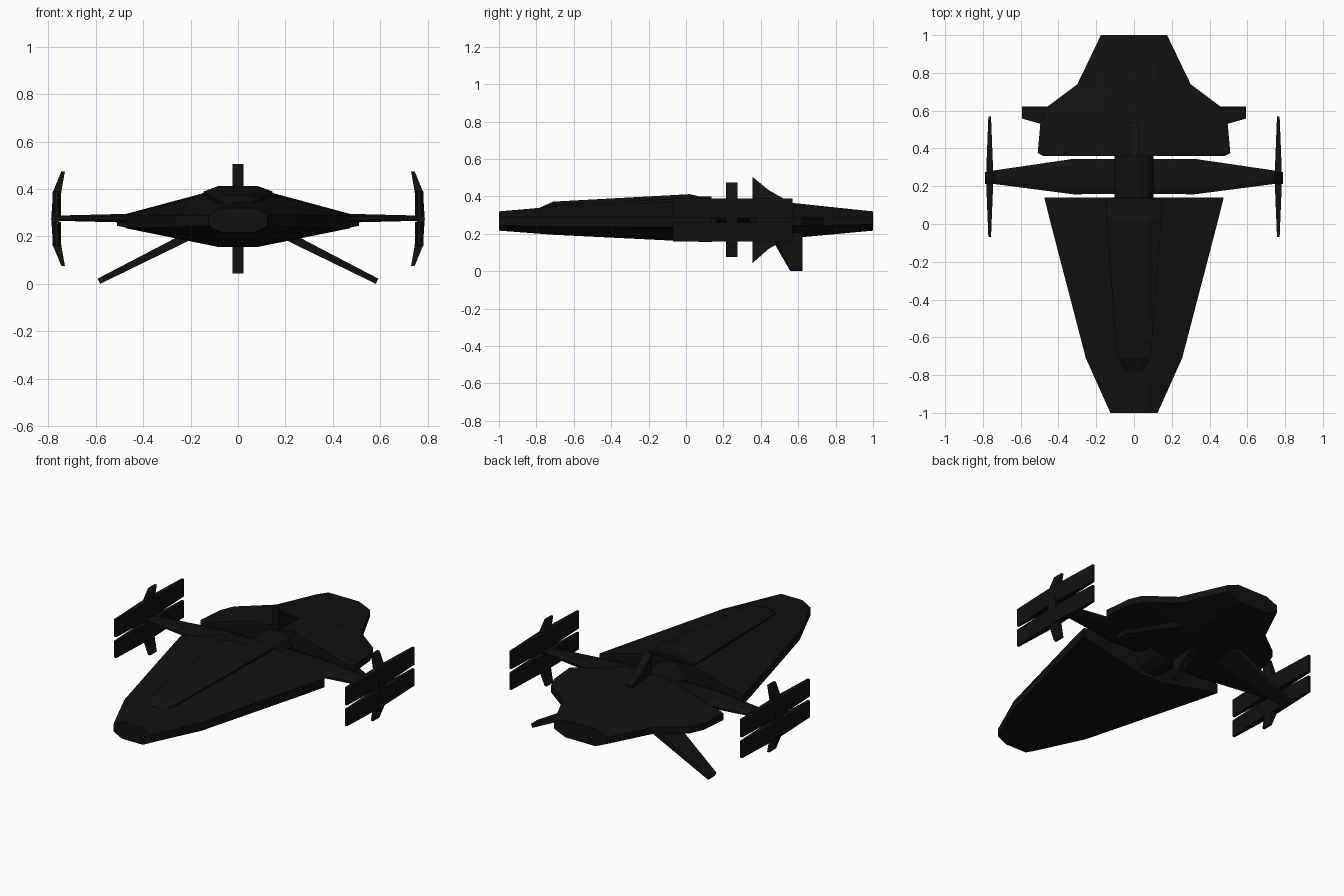
import bpy, bmesh, math

black = bpy.data.materials.new("matte_black")
black.diffuse_color = (0.006, 0.006, 0.006, 1.0)


def mesh_object(name, verts, faces):
    bm = bmesh.new()
    vs = [bm.verts.new(v) for v in verts]
    for f in faces:
        bm.faces.new([vs[i] for i in f])
    bmesh.ops.recalc_face_normals(bm, faces=bm.faces)
    me = bpy.data.meshes.new(name)
    bm.to_mesh(me)
    bm.free()
    me.materials.append(black)
    ob = bpy.data.objects.new(name, me)
    bpy.context.collection.objects.link(ob)
    return ob


def loft(name, rings):
    """Skin a list of equal-length closed rings and cap both ends."""
    n = len(rings[0])
    verts = [p for r in rings for p in r]
    faces = [[k * n + i, k * n + (i + 1) % n, (k + 1) * n + (i + 1) % n, (k + 1) * n + i]
             for k in range(len(rings) - 1) for i in range(n)]
    faces += [list(range(n)), list(range((len(rings) - 1) * n, len(rings) * n))]
    return mesh_object(name, verts, faces)


def hull_ring(y, w_top, z_top, w_mid, z_up, z_low, w_bot, z_bot):
    half = [(w_top, z_top), (w_mid, z_up), (w_mid, z_low), (w_bot, z_bot)]
    return [(x, y, z) for x, z in half] + [(-x, y, z) for x, z in reversed(half)]


def box_ring(y, x0, x1, z0, z1):
    return [(x0, y, z0), (x1, y, z0), (x1, y, z1), (x0, y, z1)]


def mirror_x(ob):
    m = ob.modifiers.new("mirror", 'MIRROR')
    m.use_axis[0] = True
    return ob


# Hull halves: faceted tapering sections
loft("front_hull", [hull_ring(*s) for s in (
    (-1.0, 0.07, 0.32, 0.125, 0.29, 0.245, 0.07, 0.217),
    (-0.71, 0.10, 0.345, 0.255, 0.29, 0.24, 0.10, 0.195),
    (0.0, 0.14, 0.375, 0.44, 0.29, 0.235, 0.08, 0.16),
    (0.14, 0.14, 0.38, 0.475, 0.29, 0.235, 0.08, 0.155))])
loft("rear_hull", [hull_ring(*s) for s in (
    (0.36, 0.14, 0.385, 0.48, 0.285, 0.24, 0.10, 0.162),
    (0.375, 0.14, 0.384, 0.51, 0.285, 0.245, 0.10, 0.163),
    (0.54, 0.14, 0.368, 0.495, 0.285, 0.245, 0.10, 0.176),
    (0.62, 0.14, 0.360, 0.46, 0.285, 0.245, 0.10, 0.182),
    (0.74, 0.12, 0.347, 0.30, 0.285, 0.245, 0.10, 0.193),
    (1.0, 0.10, 0.32, 0.175, 0.29, 0.25, 0.10, 0.217))])

# Raised canopy spine on the front hull
loft("canopy_spine", [hull_ring(*s) for s in (
    (-0.78, 0.03, 0.341, 0.045, 0.335, 0.31, 0.04, 0.30),
    (-0.71, 0.05, 0.372, 0.09, 0.355, 0.32, 0.08, 0.30),
    (0.02, 0.085, 0.412, 0.145, 0.39, 0.33, 0.13, 0.30),
    (0.07, 0.085, 0.400, 0.145, 0.388, 0.33, 0.13, 0.30),
    (0.135, 0.085, 0.400, 0.145, 0.386, 0.33, 0.13, 0.30))])

# Round core joining the hull halves
loft("core", [[(0.108 * math.cos(a), y, 0.272 + 0.1 * math.sin(a))
               for a in (math.tau * (i + 0.5) / 12 for i in range(12))] for y in (0.1, 0.4)])

# Side wings with a bevelled front and back edge
wing_rings = []
for x, y0, y1, t in ((0.05, 0.16, 0.345, 0.024), (0.32, 0.157, 0.345, 0.022), (0.765, 0.215, 0.28, 0.011)):
    b = (y1 - y0) * 0.2
    zc = 0.277
    wing_rings.append([(x, y0, zc - t * .4), (x, y0 + b, zc - t), (x, y1 - b, zc - t),
                       (x, y1, zc - t * .4), (x, y1, zc + t * .4), (x, y1 - b, zc + t),
                       (x, y0 + b, zc + t), (x, y0, zc + t * .4)])
mirror_x(loft("wing", wing_rings))

# Curved upright at each wing tip
arc = ((0.73, 0.745, 0.475), (0.745, 0.78, 0.39), (0.755, 0.788, 0.275), (0.745, 0.78, 0.16), (0.73, 0.745, 0.075))
mirror_x(loft("wingtip_upright", [[(a, 0.213, z), (b, 0.213, z), (b, 0.275, z), (a, 0.275, z)]
                                  for a, b, z in arc]))

# Pair of long tapered blades at each wing tip
for name, z0, z1 in (("lower_blade", 0.16, 0.261), ("upper_blade", 0.285, 0.39)):
    mirror_x(loft(name, [box_ring(y, 0.764 - w, 0.764 + w, z0, z1)
                         for y, w in ((-0.07, 0.007), (0.2, 0.018), (0.29, 0.018), (0.57, 0.007))]))

# Centre fins above and below
fins = {"top_fin": ((0.355, 0.505), (0.44, 0.435), (0.54, 0.378), (0.54, 0.33), (0.355, 0.33)),
        "bottom_fin": ((0.355, 0.043), (0.44, 0.118), (0.52, 0.165), (0.52, 0.22), (0.355, 0.22))}
for name, prof in fins.items():
    loft(name, [[(x, y, z) for y, z in prof] for x in (-0.023, 0.023)])

# Drooping rear fins used as landing legs
mirror_x(loft("leg_fin", [
    [(0.16, 0.44, 0.205), (0.16, 0.622, 0.205), (0.178, 0.622, 0.238), (0.178, 0.44, 0.238)],
    [(0.582, 0.558, 0.0), (0.582, 0.622, 0.0), (0.592, 0.622, 0.022), (0.592, 0.558, 0.022)]]))
